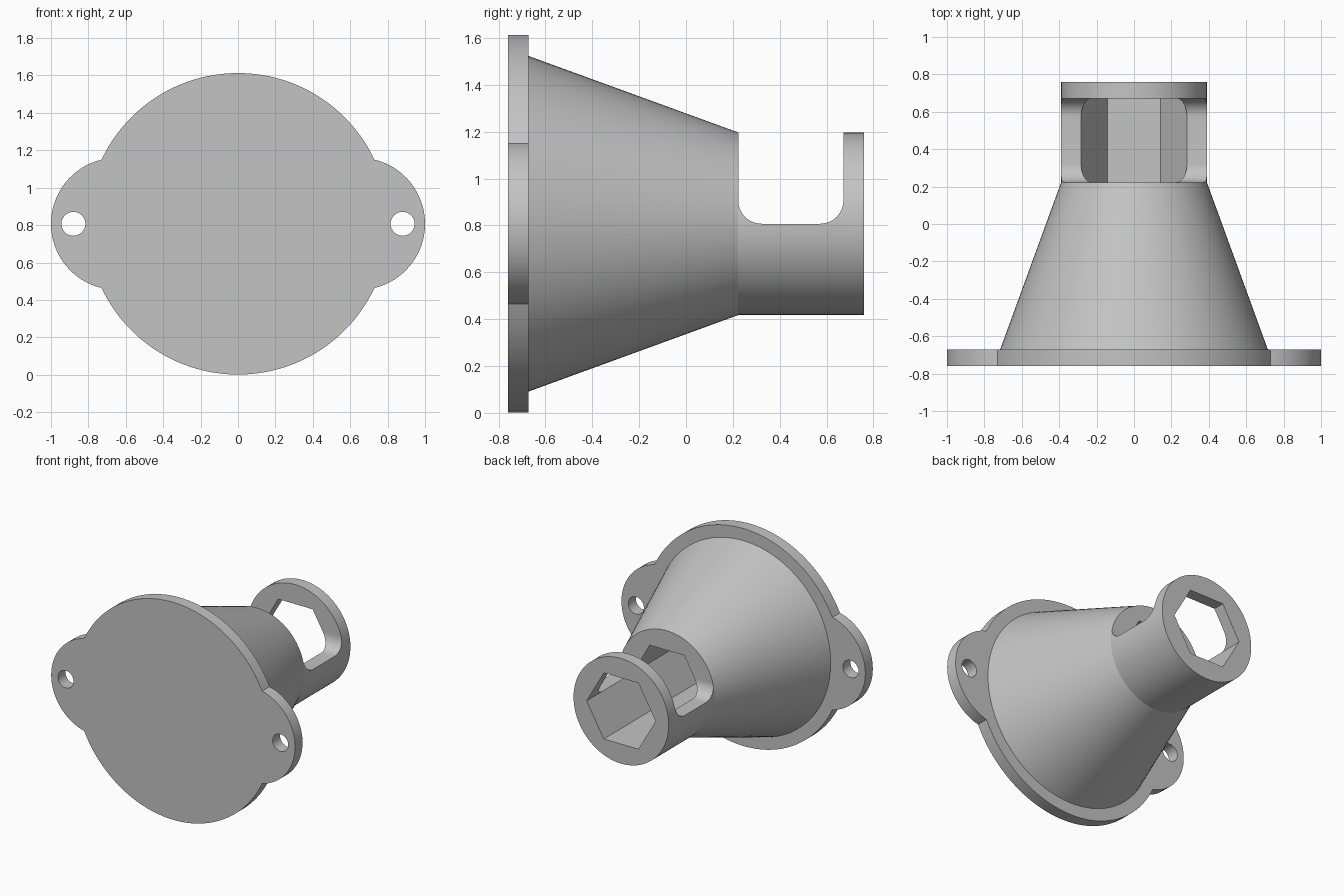
import bpy, bmesh
from math import sin, cos, atan2, pi, radians

if "Cube" in bpy.data.objects:
    bpy.data.objects.remove(bpy.data.objects["Cube"])

CZ = 0.807                      # height of the main axis
FRONT, FLANGE_BACK, NECK, END = -0.76, -0.672, 0.222, 0.76

grey = bpy.data.materials.new("plain grey")
grey.use_nodes = True
colour = (0.55, 0.55, 0.55, 1)
grey.diffuse_color = colour
grey.node_tree.nodes["Principled BSDF"].inputs["Base Color"].default_value = colour


def arc(cx, cz, r, a0, a1, n):
    step = (a1 - a0) / n
    return [(cx + r * cos(a0 + i * step), cz + r * sin(a0 + i * step)) for i in range(n + 1)]


def loft(name, rings):
    """Solid through matching rings of 3D points, capped at both ends."""
    bm = bmesh.new()
    loops = [[bm.verts.new(p) for p in ring] for ring in rings]
    n = len(loops[0])
    for a, b in zip(loops, loops[1:]):
        for i in range(n):
            j = (i + 1) % n
            bm.faces.new((a[i], a[j], b[j], b[i]))
    bm.faces.new(loops[0])
    bm.faces.new(loops[-1])
    bmesh.ops.recalc_face_normals(bm, faces=bm.faces)
    me = bpy.data.meshes.new(name)
    bm.to_mesh(me)
    bm.free()
    me.materials.append(grey)
    ob = bpy.data.objects.new(name, me)
    bpy.context.collection.objects.link(ob)
    return ob


def prism(name, outline, y0, y1):
    return loft(name, [[(x, y, z) for x, z in outline] for y in (y0, y1)])


def combine(target, tool, operation):
    bpy.context.view_layer.objects.active = target
    mod = target.modifiers.new("combine", 'BOOLEAN')
    mod.operation, mod.solver, mod.object = operation, 'EXACT', tool
    bpy.ops.object.modifier_apply(modifier=mod.name)
    bpy.data.objects.remove(tool)


# Flange: disc with two rounded ears
R, EAR_X, EAR_R = 0.806, 0.647, 0.353
corner_x, corner_z = 0.73, 0.343
a = atan2(corner_z, corner_x)
b = atan2(corner_z, corner_x - EAR_X)
outline = (arc(EAR_X, CZ, EAR_R, -b, b, 32)[:-1]
           + arc(0, CZ, R, a, pi - a, 64)[:-1]
           + arc(-EAR_X, CZ, EAR_R, pi - b, pi + b, 32)[:-1]
           + arc(0, CZ, R, pi + a, 2 * pi - a, 64)[:-1])
mount = prism("flanged_socket", outline, FRONT, FLANGE_BACK)

# Mounting holes
for side in (-1, 1):
    hole = prism("hole_cutter", arc(side * 0.88, CZ, 0.064, 0, 2 * pi, 32)[:-1], -1, 0)
    combine(mount, hole, 'DIFFERENCE')

# Tapered body and straight neck
stations = [(-0.70, 0.716), (FLANGE_BACK, 0.716), (NECK, 0.39), (END, 0.39)]
body = loft("tapered_body", [[(x, y, z) for x, z in arc(0, CZ, r, 0, 2 * pi, 96)[:-1]]
                             for y, r in stations])
combine(mount, body, 'UNION')

# Hexagonal socket along the axis
combine(mount, prism("socket_cutter", arc(0, CZ, 0.283, 0, 2 * pi, 6)[:-1],
                     FLANGE_BACK, 1), 'DIFFERENCE')

# Access window across the top of the neck, rounded at its lower corners
y0, y1, r = NECK + 0.001, 0.672, 0.1
window = (arc(y0 + r, CZ + r, r, pi, 1.5 * pi, 12)
          + arc(y1 - r, CZ + r, r, 1.5 * pi, 2 * pi, 12)
          + [(y1, 1.5), (y0, 1.5)])
cutter = loft("window_cutter", [[(x, y, z) for y, z in window] for x in (-0.7, 0.7)])
combine(mount, cutter, 'DIFFERENCE')

# Smooth the round walls, keep machined edges crisp
bpy.ops.object.select_all(action='DESELECT')
mount.select_set(True)
bpy.context.view_layer.objects.active = mount
bpy.ops.object.shade_smooth_by_angle(angle=radians(15))
